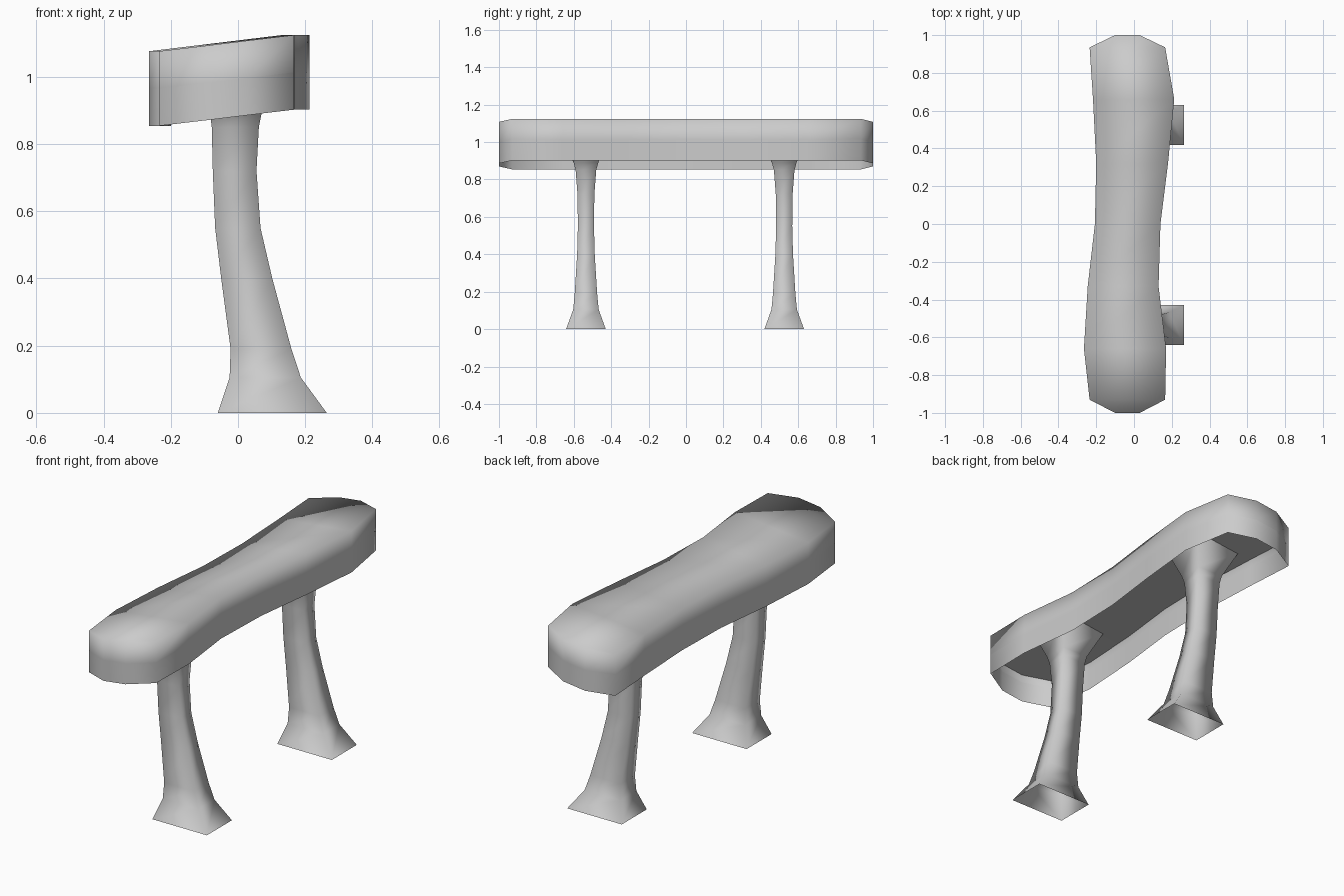
import bpy
import bmesh

cube = bpy.data.objects.get("Cube")
if cube:
    bpy.data.objects.remove(cube)

grey = bpy.data.materials.new("light grey")
grey.use_nodes = True
GREY = (0.6, 0.6, 0.6, 1)
grey.diffuse_color = GREY
grey.node_tree.nodes["Principled BSDF"].inputs["Base Color"].default_value = GREY


def finish(bm, name):
    """Turn a bmesh into a smooth grey object."""
    mesh = bpy.data.meshes.new(name)
    for face in bm.faces:
        face.smooth = True
    bm.to_mesh(mesh)
    bm.free()
    mesh.materials.append(grey)
    obj = bpy.data.objects.new(name, mesh)
    bpy.context.collection.objects.link(obj)


# Seat rows: y, left edge x, right edge x; the end rows are short
ROWS = [(-1.0, -0.1, 0.03), (-0.93, -0.235, 0.165), (-0.66, -0.265, 0.17),
        (-0.33, -0.245, 0.13), (0.0, -0.207, 0.14), (0.32, -0.2, 0.18),
        (0.66, -0.217, 0.213), (0.935, -0.235, 0.165), (1.0, -0.1, 0.03)]
RISE = 0.048          # tilt of the seat across its width
TOP, PANEL, SEAM, RIM = 1.076, 1.008, 0.965, 0.854


def seat_layer(bm, z):
    """Pairs of edge points, with the right edge higher than the left."""
    last = len(ROWS) - 1
    layer = []
    for r, (y, x0, x1) in enumerate(ROWS):
        t = 1 / 3 if r in (0, last) else 0
        layer.append((bm.verts.new((x0, y, z + RISE * t)),
                      bm.verts.new((x1, y, z + RISE * (1 - t)))))
    return layer


def fill_layer(bm, layer, upward):
    """Cover a layer with strips running from edge to edge."""
    for (a, b), (d, c) in zip(layer, layer[1:]):
        bm.faces.new((a, b, c, d) if upward else (d, c, b, a))


def wall(bm, lower, upper):
    """Join two layers around the outline."""
    low, high = ([b for a, b in layer] + [a for a, b in reversed(layer)]
                 for layer in (lower, upper))
    for i in range(len(low)):
        bm.faces.new((low[i - 1], low[i], high[i], high[i - 1]))


# Seat cushion: top and upper wall share smooth edges
bm = bmesh.new()
top, seam = seat_layer(bm, TOP), seat_layer(bm, SEAM)
fill_layer(bm, top, True)
wall(bm, seam, top)
finish(bm, "seat_cushion")

# Skirt: thin open wall below the seam
bm = bmesh.new()
wall(bm, seat_layer(bm, RIM), seat_layer(bm, SEAM))
finish(bm, "seat_skirt")

# Underside panel, recessed inside the cushion
bm = bmesh.new()
fill_layer(bm, seat_layer(bm, PANEL), False)
finish(bm, "seat_underside")

# Leg sections: z, rear x, front x, half depth
SECTIONS = [(0.0, -0.06, 0.264, 0.106), (0.105, -0.025, 0.187, 0.068),
            (0.19, -0.022, 0.159, 0.06), (0.4, -0.05, 0.102, 0.047),
            (0.55, -0.068, 0.067, 0.043), (0.72, -0.075, 0.055, 0.045),
            (0.85, -0.078, 0.062, 0.055), (0.89, -0.083, 0.07, 0.066),
            (PANEL, -0.14, 0.125, 0.125)]


def make_leg(name, y):
    """Open four-sided tube, flared at both ends and meeting the underside."""
    bm = bmesh.new()
    rings = []
    for z, x0, x1, d in SECTIONS:
        tilt = RISE / 0.4 if z == PANEL else 0
        corners = ((x0, y - d), (x1, y - d), (x1, y + d), (x0, y + d))
        rings.append([bm.verts.new((cx, cy, z + tilt * (cx + 0.22))) for cx, cy in corners])
    for low, high in zip(rings, rings[1:]):
        for i in range(4):
            bm.faces.new((low[i - 1], low[i], high[i], high[i - 1]))
    finish(bm, name)


make_leg("front_leg", -0.535)
make_leg("back_leg", 0.525)
